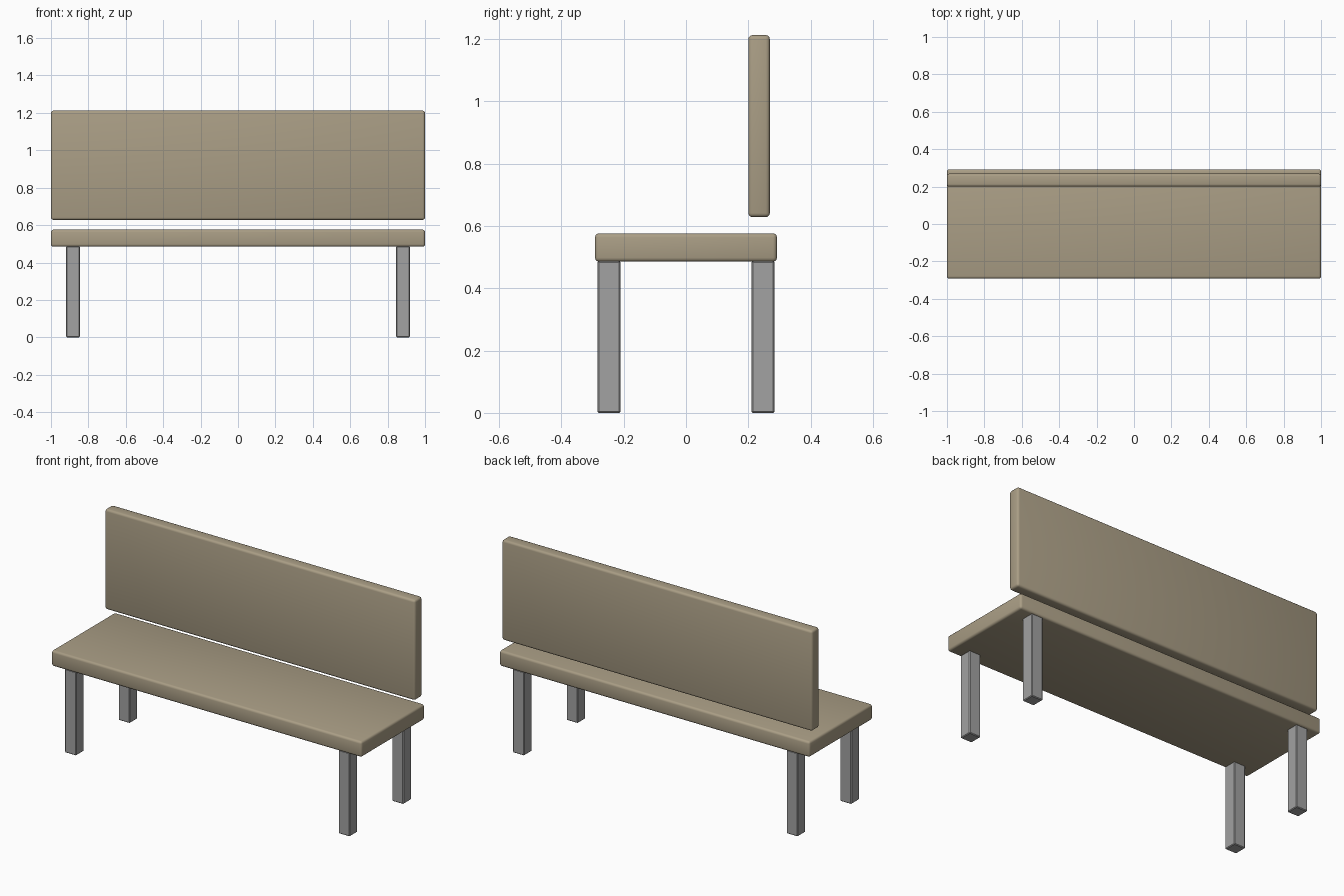
import bpy

if "Cube" in bpy.data.objects:
    bpy.data.objects.remove(bpy.data.objects["Cube"])


def material(name, rgb):
    m = bpy.data.materials.new(name)
    m.diffuse_color = (*rgb, 1.0)
    m.use_nodes = True
    m.node_tree.nodes["Principled BSDF"].inputs["Base Color"].default_value = m.diffuse_color
    return m


wood = material("tan_wood", (0.40, 0.34, 0.235))
metal = material("grey_metal", (0.36, 0.36, 0.36))


def box(name, x, y, z, mat, bevel, segments):
    """Bevelled box from (min, max) ranges."""
    bpy.ops.mesh.primitive_cube_add(size=1, location=[sum(r) / 2 for r in (x, y, z)])
    ob = bpy.context.object
    ob.name = name
    ob.scale = [r[1] - r[0] for r in (x, y, z)]
    bpy.ops.object.transform_apply(location=False, rotation=False, scale=True)
    ob.data.materials.append(mat)
    mod = ob.modifiers.new("soft_edges", "BEVEL")
    mod.width = bevel
    mod.segments = segments
    bpy.ops.object.modifier_apply(modifier=mod.name)
    bpy.ops.object.shade_smooth_by_angle(angle=0.6)
    return ob


# Seat and floating backrest
box("seat", (-1, 1), (-0.292, 0.292), (0.485, 0.576), wood, 0.013, 3)
box("backrest", (-1, 1), (0.2, 0.269), (0.628, 1.212), wood, 0.013, 3)

# Four square legs
for side, sx in (("left", -1), ("right", 1)):
    for end, sy in (("front", -1), ("back", 1)):
        cx, cy, h = sx * 0.882, sy * 0.247, 0.0365
        box(f"{end}_{side}_leg", (cx - h, cx + h), (cy - h, cy + h),
            (0, 0.487), metal, 0.004, 1)
